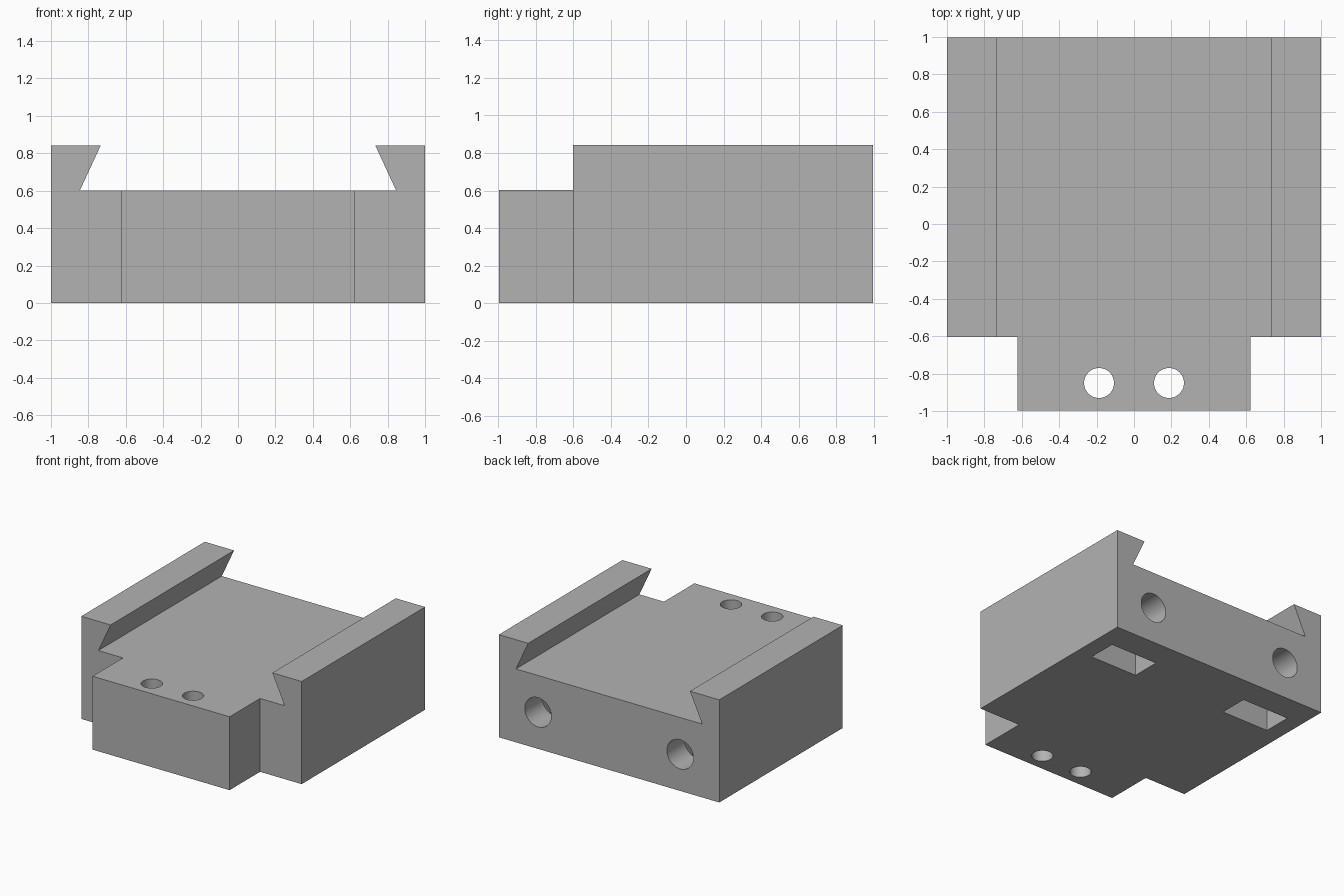
import bpy, bmesh, math
from mathutils import Matrix, Vector

if "Cube" in bpy.data.objects:
    bpy.data.objects.remove(bpy.data.objects["Cube"], do_unlink=True)

END = 0.997        # half length along y
DECK = 0.602       # sliding surface height
TOP = 0.842        # rail height

grey = bpy.data.materials.new("plain grey")
grey.use_nodes = True
grey.diffuse_color = (0.45, 0.45, 0.45, 1)
grey.node_tree.nodes["Principled BSDF"].inputs["Base Color"].default_value = grey.diffuse_color


def make_object(name, bm):
    bmesh.ops.recalc_face_normals(bm, faces=bm.faces)
    mesh = bpy.data.meshes.new(name)
    bm.to_mesh(mesh)
    bm.free()
    mesh.materials.append(grey)
    obj = bpy.data.objects.new(name, mesh)
    bpy.context.collection.objects.link(obj)
    return obj


def box(name, low, high):
    low, high = Vector(low), Vector(high)
    bm = bmesh.new()
    bmesh.ops.create_cube(bm, size=1, matrix=Matrix.Translation((low + high) / 2)
                          @ Matrix.Diagonal((*(high - low), 1)))
    return make_object(name, bm)


def cylinder(name, centre, radius, depth, tilt=0):
    bm = bmesh.new()
    bmesh.ops.create_cone(bm, cap_ends=True, segments=48, radius1=radius, radius2=radius,
                          depth=depth, matrix=Matrix.Translation(centre)
                          @ Matrix.Rotation(tilt, 4, "X"))
    return make_object(name, bm)


# Carriage block: dovetail cross-section extruded along y
half = [(1, 0), (1, TOP), (0.734, TOP), (0.845, DECK)]
profile = half + [(-x, z) for x, z in reversed(half)]
bm = bmesh.new()
face = bm.faces.new([bm.verts.new((x, -END, z)) for x, z in profile])
ext = bmesh.ops.extrude_face_region(bm, geom=[face])
bmesh.ops.translate(bm, vec=(0, 2 * END, 0),
                    verts=[v for v in ext["geom"] if isinstance(v, bmesh.types.BMVert)])
block = make_object("dovetail_carriage", bm)

# Cutters, one set per side
cutters = []
for side in (-1, 1):
    x = 0.645 * side
    xs = sorted((0.622 * side, 1.2 * side))
    cutters += [
        box("front_corner_cut", (xs[0], -1.2, -0.2), (xs[1], -0.603, 1.2)),
        box("nut_slot_cut", (x - 0.215, 0.53, -0.2), (x + 0.215, 0.768, 0.515)),
        cylinder("back_bolt_cut", (x, 0.75, 0.3), 0.12, 0.9, math.pi / 2),
        cylinder("tongue_hole_cut", (0.187 * side, -0.85, 0.3), 0.08, 1),
    ]

# Apply the cuts and drop the cutters
bpy.context.view_layer.objects.active = block
for cutter in cutters:
    cutter.hide_render = True
    mod = block.modifiers.new("cut", "BOOLEAN")
    mod.operation, mod.solver, mod.object = "DIFFERENCE", "EXACT", cutter
    bpy.ops.object.modifier_apply(modifier=mod.name)
    bpy.data.objects.remove(cutter, do_unlink=True)

# Smooth bores, sharp edges
bpy.ops.object.select_all(action="DESELECT")
block.select_set(True)
bpy.ops.object.shade_smooth_by_angle(angle=math.radians(30))
